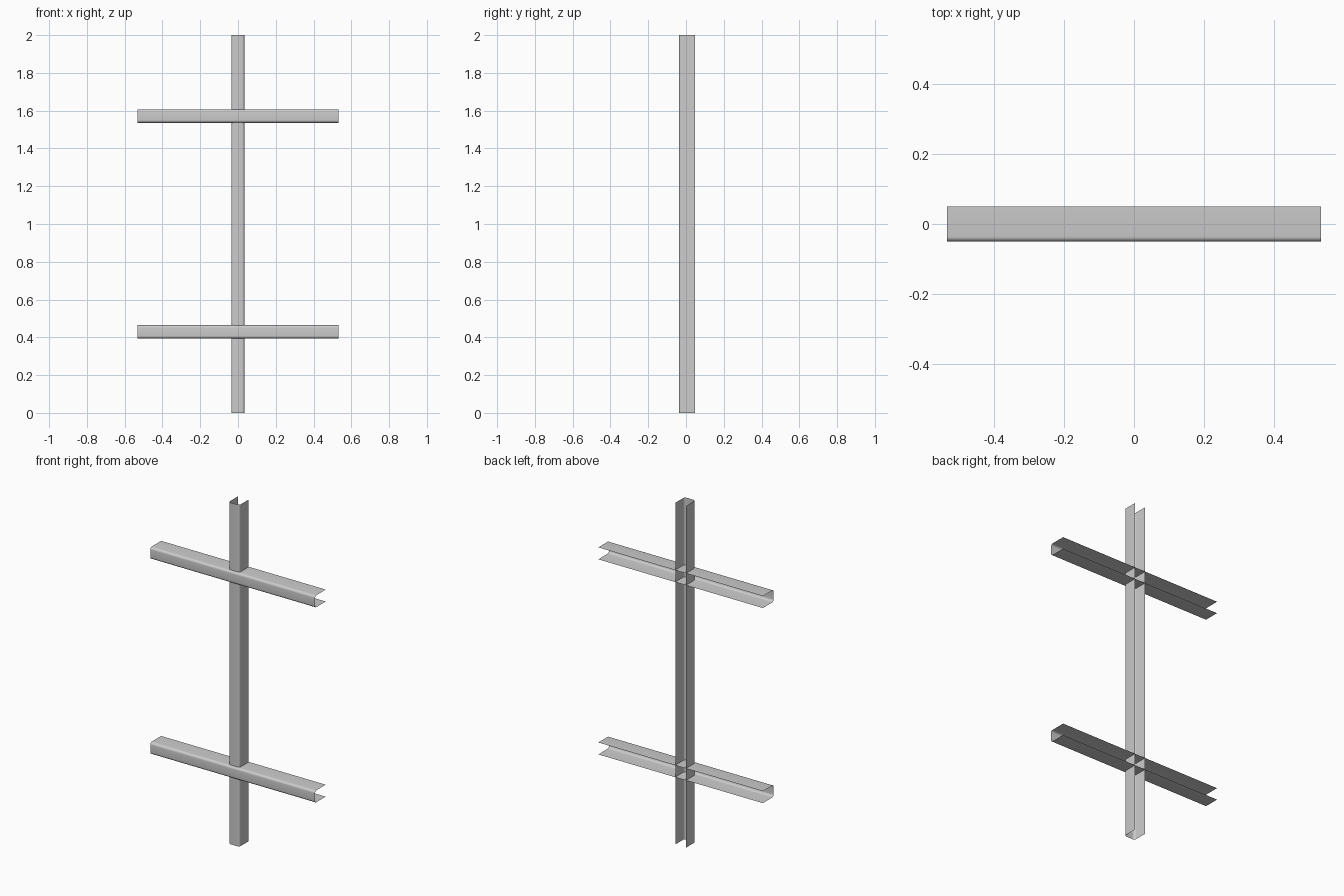
import bpy, math

if "Cube" in bpy.data.objects:
    bpy.data.objects.remove(bpy.data.objects["Cube"])

W = 0.035      # half width of every channel
R = 0.014      # corner radius of the fold
STEPS = 6


def channel_profile(front, back):
    """Open U section as (across, depth) points, closed side at the front."""
    right = [(W, back)]
    for i in range(STEPS + 1):
        a = math.pi / 2 * i / STEPS
        right.append((W - R + R * math.cos(a), front + R - R * math.sin(a)))
    return right + [(-u, v) for u, v in reversed(right)]


def channel(name, profile, start, end, place):
    """Sweep the thin open section from start to end."""
    n = len(profile)
    verts = [place(u, v, t) for t in (start, end) for u, v in profile]
    faces = [(i + 1, i, n + i, n + i + 1) for i in range(n - 1)]
    mesh = bpy.data.meshes.new(name)
    mesh.from_pydata(verts, [], faces)
    obj = bpy.data.objects.new(name, mesh)
    bpy.context.collection.objects.link(obj)
    bpy.context.view_layer.objects.active = obj
    obj.select_set(True)
    bpy.ops.object.shade_smooth_by_angle(angle=math.radians(40))
    obj.select_set(False)
    return obj


# Upright post, open towards the back
channel("post", channel_profile(-0.037, 0.048), 0, 2,
        lambda u, v, t: (u, v, t))

# Two crossbars, slightly deeper than the post
for name, z in (("lower_crossbar", 0.429), ("upper_crossbar", 1.571)):
    channel(name, channel_profile(-0.05, 0.05), -0.533, 0.533,
            lambda u, v, t, z=z: (t, v, z - u))
